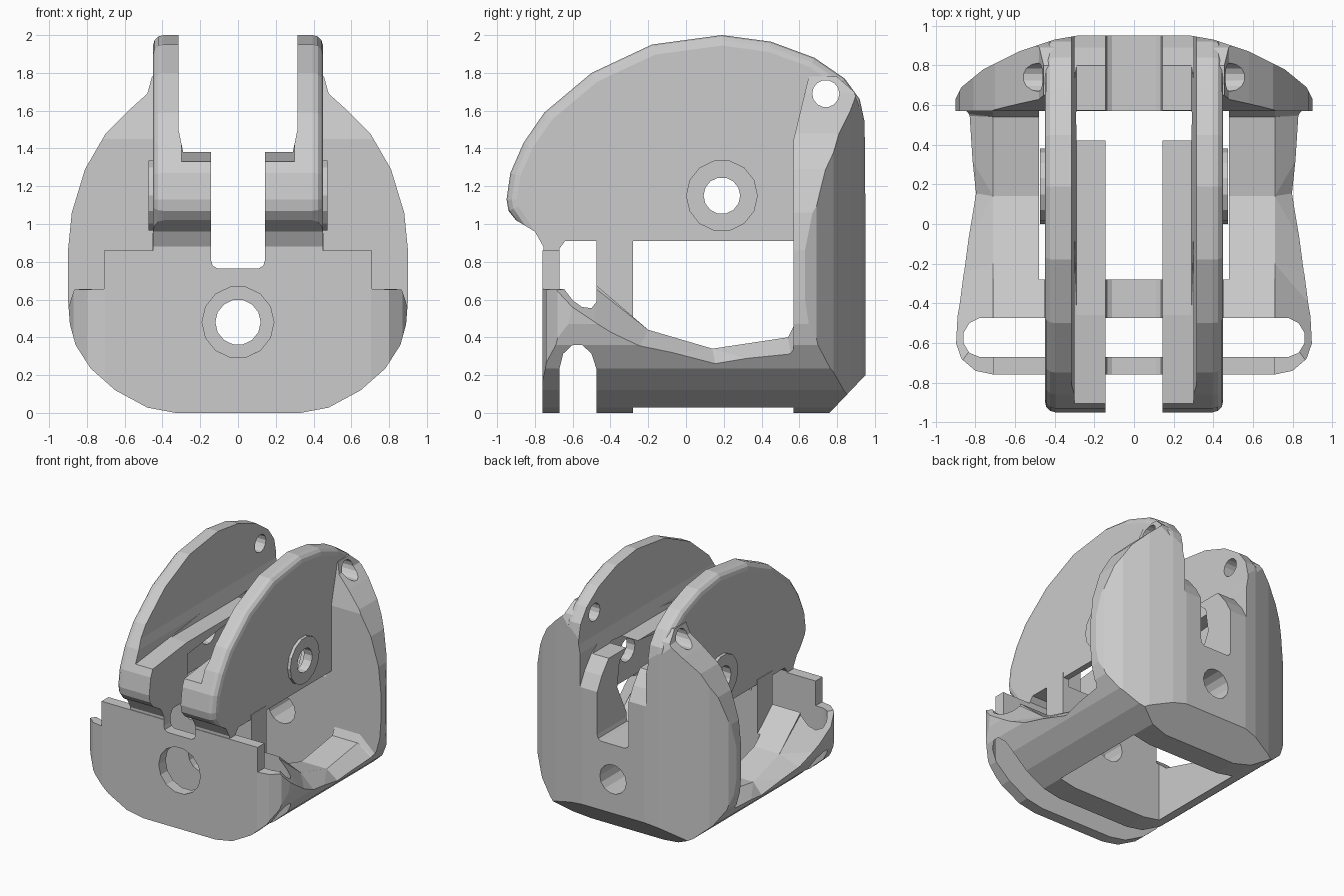
import bpy, bmesh, math

if "Cube" in bpy.data.objects:
    bpy.data.objects.remove(bpy.data.objects["Cube"])


def loft(name, ring_a, ring_b, bevel_x=None):
    """Closed solid between two rings of 3D points."""
    bm = bmesh.new()
    a = [bm.verts.new(p) for p in ring_a]
    b = [bm.verts.new(p) for p in ring_b]
    n = len(a)
    bm.faces.new(a)
    bm.faces.new(b[::-1])
    for i in range(n):
        j = (i + 1) % n
        bm.faces.new((a[j], a[i], b[i], b[j]))
    bmesh.ops.recalc_face_normals(bm, faces=bm.faces)
    if bevel_x is not None:
        rim = [e for e in bm.edges if all(abs(v.co.x - bevel_x) < 1e-4 and
               (v.co.z > 1.0 and v.co.z + v.co.y > 0.1) for v in e.verts)]
        bmesh.ops.bevel(bm, geom=rim, offset=0.055, segments=3, profile=0.5, affect='EDGES')
    bmesh.ops.triangulate(bm, faces=bm.faces)
    me = bpy.data.meshes.new(name)
    bm.to_mesh(me)
    bm.free()
    ob = bpy.data.objects.new(name, me)
    bpy.context.collection.objects.link(ob)
    return ob


def prism(name, pts, axis, lo, hi, bevel_x=None):
    place = {'x': lambda p, d: (d, p[0], p[1]),
             'y': lambda p, d: (p[0], d, p[1]),
             'z': lambda p, d: (p[0], p[1], d)}[axis]
    return loft(name, [place(p, lo) for p in pts], [place(p, hi) for p in pts], bevel_x)


def box(name, x0, x1, y0, y1, z0, z1):
    return prism(name, [(x0, y0), (x1, y0), (x1, y1), (x0, y1)], 'z', z0, z1)


def circle(cx, cy, r, n=14):
    return [(cx + r * math.cos(2 * math.pi * i / n), cy + r * math.sin(2 * math.pi * i / n)) for i in range(n)]


def mirrored(half):
    return half + [(-x, y) for x, y in reversed(half)]


def combine(target, other, op):
    mod = target.modifiers.new("bool", 'BOOLEAN')
    mod.object, mod.operation, mod.solver = other, op, 'EXACT'
    bpy.context.view_layer.objects.active = target
    bpy.ops.object.modifier_apply(modifier=mod.name)
    bpy.data.objects.remove(other, do_unlink=True)


# housing: front outline crossed with side outline
housing = prism("bracket_housing", mirrored([
    (.33, 0), (.48, .028), (.65, .12), (.78, .235), (.86, .36), (.89, .47), (.9, .6), (.9, .86), (.88, 1.06),
    (.81, 1.29), (.7, 1.48), (.58, 1.6), (.48, 1.69), (.45, 1.8)]), 'y', -1, 1)
combine(housing, prism("side_outline", [
    (-.76, 0), (.76, 0), (.95, .2), (.95, 1.53), (.89, 1.7), (.8, 1.78), (.65, 1.78), (.57, 1.45),
    (.57, .46), (.54, .4), (.14, .34), (-.2, .44), (-.48, .68), (-.67, .75), (-.67, .86), (-.76, .86)],
    'x', -1, 1), 'INTERSECT')

# sloping tops of the side rails
inner = [(-.8, .655), (-.48, .66), (-.2, .44), (.14, .34), (.54, .4), (.57, .46), (.57, 2), (-.8, 2)]
outer = [(-.8, .65), (-.48, .42), (-.27, .3), (.18, .12), (.55, .22), (.57, .24), (.57, 2), (-.8, 2)]
for s in (-1, 1):
    combine(housing, loft("rail_cut", [(s * .71, y, z) for y, z in inner],
                          [(s * .95, y, z) for y, z in outer]), 'DIFFERENCE')

# open floor, strap slot, arch and front hole
combine(housing, box("floor_cut", -.48, .48, -.28, .57, -.1, .6), 'DIFFERENCE')
combine(housing, prism("strap_slot", mirrored([
    (.78, -.67), (.83, -.65), (.86, -.6), (.86, -.55), (.83, -.5), (.78, -.475)]), 'z', -.1, .91), 'DIFFERENCE')
combine(housing, prism("arch_cut", [
    (-.67, -.1), (-.475, -.1), (-.475, .2), (-.5, .29), (-.54, .335), (-.575, .345), (-.61, .335),
    (-.65, .29), (-.67, .2)], 'x', -1, 1), 'DIFFERENCE')
combine(housing, prism("front_hole", circle(0, .48, .19), 'y', -1, -.6), 'DIFFERENCE')

# cross wall behind the strap slot
combine(housing, box("cross_wall", -.455, .455, -.475, -.28, .03, .95), 'UNION')

# tall side plates with round bosses
plate = [(-.95, 1.13), (-.93, 1.27), (-.86, 1.43), (-.75, 1.59), (-.5, 1.8), (-.18, 1.95), (.19, 2),
         (.45, 1.965), (.68, 1.88), (.84, 1.77), (.92, 1.66), (.948, 1.53), (.948, .91), (-.49, .91),
         (-.64, .91), (-.67, .87), (-.67, .7), (-.755, .7), (-.755, .88), (-.8, .96), (-.9, 1.02), (-.94, 1.07)]
for s in (-1, 1):
    combine(housing, prism("side_plate", plate, 'x', s * .1, s * .45, bevel_x=s * .45), 'UNION')
    combine(housing, prism("boss", circle(.19, 1.15, .19), 'x', s * .4, s * .475), 'UNION')

# rounded plan outline
combine(housing, prism("plan_outline", mirrored([
    (.5, -1), (.5, -.761), (.7, -.761), (.8, -.74), (.87, -.68), (.905, -.58), (.905, .62), (.87, .69),
    (.76, .78), (.58, .87), (.4, .93), (.28, .951)]), 'z', -.1, 2.1), 'INTERSECT')

# channel between the plates: rib tops rise to the back, then round down
combine(housing, prism("channel", [
    (-1, 1.32), (-.9, 1.33), (.42, 1.48), (.54, 1.5), (.67, 1.47), (.8, 1.38), (.89, 1.27), (.95, 1.16),
    (1, 1.1), (1, 2.2), (-1, 2.2)], 'x', -.3, .3), 'DIFFERENCE')
combine(housing, prism("channel_flare", mirrored([(.29, 1.38), (.315, 1.5), (.315, 2.2)]),
                       'y', -1, 1), 'DIFFERENCE')

# hollow under the ribs, around the pivot
combine(housing, prism("pivot_pocket", [
    (-.45, .85), (.57, .85), (.69, 1.1), (.66, 1.3), (.56, 1.39), (.42, 1.38), (-.45, 1.28)],
    'x', -.4, .4), 'DIFFERENCE')

# central slot, long hole, pivot holes and pin holes
combine(housing, prism("central_slot", mirrored([
    (.11, .765), (.135, .78), (.143, .81), (.143, 2.2)]), 'y', -1.1, 1.1), 'DIFFERENCE')
combine(housing, prism("long_hole", circle(0, .48, .12), 'y', -.6, 1.1), 'DIFFERENCE')
combine(housing, prism("pivot_hole", circle(.19, 1.15, .097), 'x', -1, 1), 'DIFFERENCE')
combine(housing, prism("pin_hole", circle(.74, 1.69, .072), 'x', -1, 1), 'DIFFERENCE')
